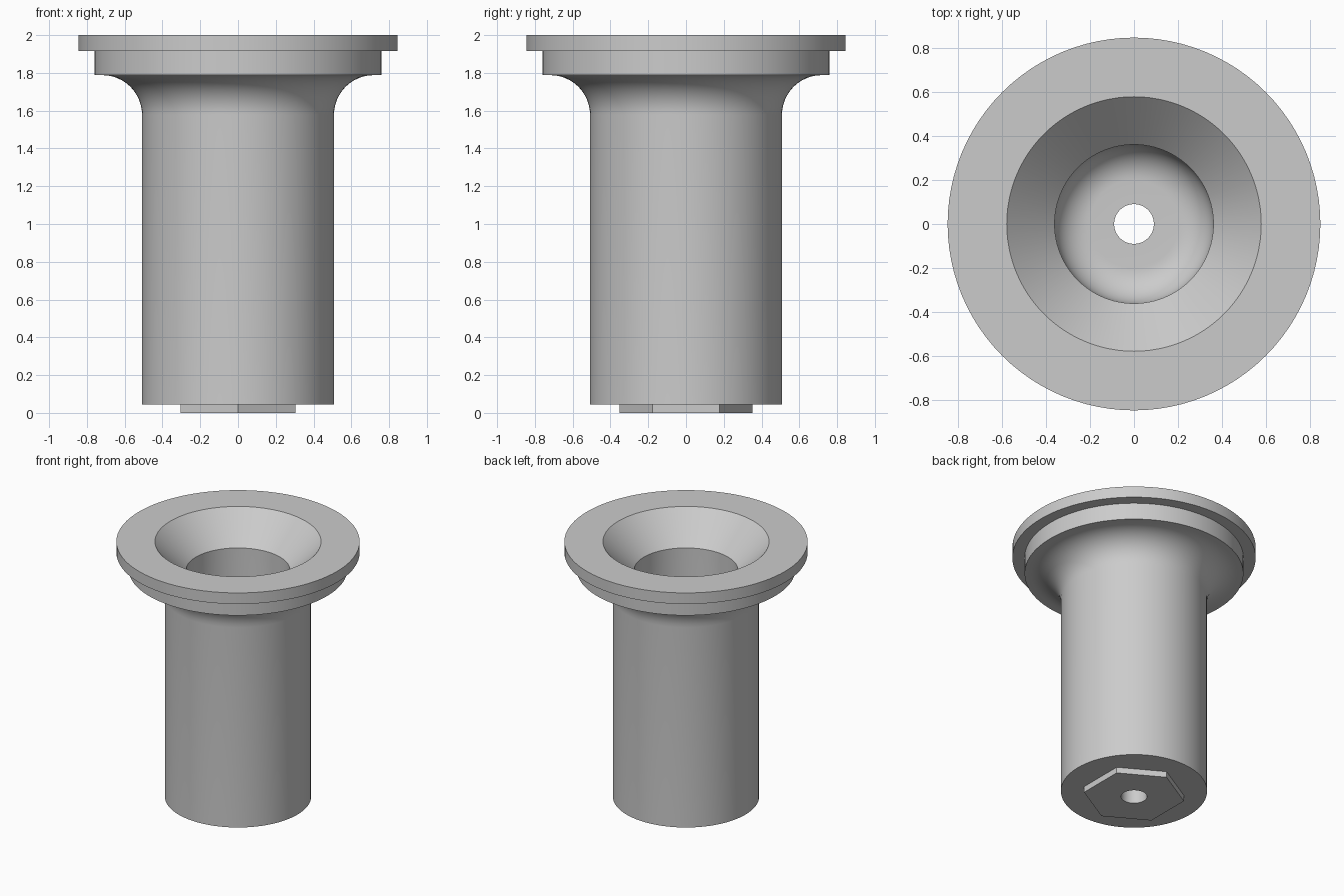
import bpy, bmesh, math

if "Cube" in bpy.data.objects:
    bpy.data.objects.remove(bpy.data.objects["Cube"])

SEG = 96          # divisible by 12, so hexagon corners land on vertices
HOLE = 0.09
APOTHEM = 0.305   # hexagonal boss, corners on +-y


def arc(cx, cz, r, a0, a1, n=12):
    """Profile points along a circular arc, angles in degrees."""
    pts = []
    for i in range(n + 1):
        a = math.radians(a0 + (a1 - a0) * i / n)
        pts.append((cx + r * math.cos(a), cz + r * math.sin(a)))
    return pts


def radius(r, t):
    """Plain radius, or the hexagon outline when r is 'hex'."""
    if r != "hex":
        return r
    d = (t + math.pi / 6) % (math.pi / 3) - math.pi / 6
    return APOTHEM / math.cos(d)


def lathe(name, profile, material):
    """Revolve a closed profile around z."""
    bm = bmesh.new()
    rings = []
    for r, z in profile:
        ring = []
        for i in range(SEG):
            t = 2 * math.pi * i / SEG
            q = radius(r, t)
            ring.append(bm.verts.new((q * math.cos(t), q * math.sin(t), z)))
        rings.append(ring)
    for k, a in enumerate(rings):
        b = rings[(k + 1) % len(rings)]
        for i in range(SEG):
            j = (i + 1) % SEG
            bm.faces.new((a[i], a[j], b[j], b[i]))
    bmesh.ops.recalc_face_normals(bm, faces=bm.faces)
    mesh = bpy.data.meshes.new(name)
    bm.to_mesh(mesh)
    bm.free()
    mesh.materials.append(material)
    obj = bpy.data.objects.new(name, mesh)
    bpy.context.collection.objects.link(obj)
    bpy.context.view_layer.objects.active = obj
    obj.select_set(True)
    bpy.ops.object.shade_smooth_by_angle(angle=math.radians(25))
    return obj


grey = bpy.data.materials.new("light grey")
grey.diffuse_color = (0.6, 0.6, 0.6, 1)
grey.use_nodes = True
grey.node_tree.nodes["Principled BSDF"].inputs["Base Color"].default_value = grey.diffuse_color

# Hexagonal boss and outer barrel
profile = [(HOLE, 0), ("hex", 0), ("hex", 0.045), (0.508, 0.045)]
# Fillet under the flange
profile += arc(0.718, 1.578, 0.21, 180, 90)
# Stepped flange
profile += [(0.76, 1.788), (0.76, 1.915), (0.845, 1.915), (0.845, 2.0)]
# Funnel mouth and bore with a rounded floor
profile += [(0.577, 2.0), (0.36, 1.783)]
profile += arc(0.20, 0.36, 0.16, 0, -90)
# Drain hole
profile += [(HOLE, 0.20)]

lathe("flanged_cup", profile, grey)
